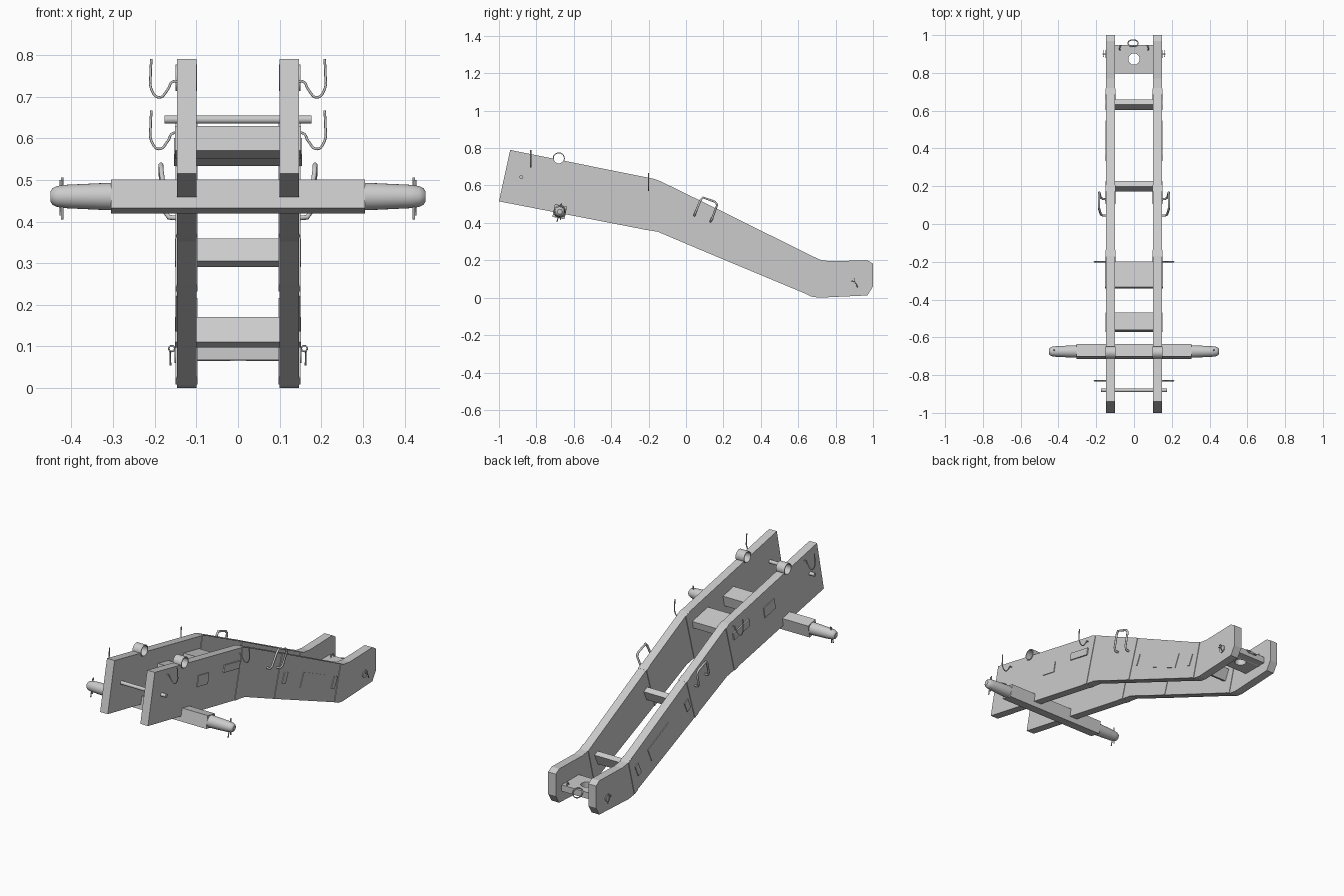
import bpy, bmesh, math
from mathutils import Matrix, Vector

if "Cube" in bpy.data.objects:
    bpy.data.objects.remove(bpy.data.objects["Cube"])

FRONT, MID = math.radians(-11.4), math.radians(-25)   # slopes of the frame sections
PX, PW = 0.1235, 0.047                                # side plate centre and thickness


def finish(name, bm, smooth=False):
    bmesh.ops.recalc_face_normals(bm, faces=bm.faces)
    me = bpy.data.meshes.new(name)
    bm.to_mesh(me)
    bm.free()
    ob = bpy.data.objects.new(name, me)
    bpy.context.collection.objects.link(ob)
    if smooth:
        bpy.context.view_layer.objects.active = ob
        ob.select_set(True)
        bpy.ops.object.shade_smooth_by_angle(angle=math.radians(35))
        ob.select_set(False)
    return ob


def box(name, loc, size, tilt=0.0):
    bm = bmesh.new()
    m = Matrix.Translation(loc) @ Matrix.Rotation(tilt, 4, 'X') @ Matrix.Diagonal((*size, 1))
    bmesh.ops.create_cube(bm, size=1, matrix=m)
    return finish(name, bm)


def extrude_yz(name, pts, x, width):
    bm = bmesh.new()
    f = bm.faces.new([bm.verts.new((x - width / 2, y, z)) for y, z in pts])
    r = bmesh.ops.extrude_face_region(bm, geom=[f])
    bmesh.ops.translate(bm, vec=(width, 0, 0),
                        verts=[v for v in r['geom'] if isinstance(v, bmesh.types.BMVert)])
    return finish(name, bm)


def lathe_x(name, prof, y, z, side=1, closed=False, n=28):
    # revolve (x, radius) pairs about an x-direction axis
    bm = bmesh.new()
    rings = [[bm.verts.new((side * x, y + r * math.cos(2 * math.pi * i / n),
                            z + r * math.sin(2 * math.pi * i / n))) for i in range(n)]
             for x, r in prof]
    pairs = list(zip(rings, rings[1:] + rings[:1])) if closed else list(zip(rings, rings[1:]))
    for a, b in pairs:
        for i in range(n):
            j = (i + 1) % n
            bm.faces.new((a[i], a[j], b[j], b[i]))
    if not closed:
        bm.faces.new(rings[0])
        bm.faces.new(rings[-1])
    return finish(name, bm, True)


def wire(name, pts, radius, cyclic=False, smooth=True):
    cu = bpy.data.curves.new(name, 'CURVE')
    cu.dimensions = '3D'
    cu.bevel_depth, cu.bevel_resolution, cu.resolution_u = radius, 2, 6
    cu.use_fill_caps = True
    sp = cu.splines.new('BEZIER' if smooth else 'POLY')
    if smooth:
        sp.bezier_points.add(len(pts) - 1)
        for p, co in zip(sp.bezier_points, pts):
            p.co = co
            p.handle_left_type = p.handle_right_type = 'AUTO'
    else:
        sp.points.add(len(pts) - 1)
        for p, co in zip(sp.points, pts):
            p.co = (*co, 1)
    sp.use_cyclic_u = cyclic
    ob = bpy.data.objects.new(name, cu)
    bpy.context.collection.objects.link(ob)
    return ob


def cut(ob, cutter):
    m = ob.modifiers.new("hole", 'BOOLEAN')
    m.operation, m.object, m.solver = 'DIFFERENCE', cutter, 'EXACT'
    cutter.hide_render = True
    cutter.hide_set(True)


# side profile of the arm and its welded bands
plate = [(-1, .515), (-.94, .79), (-.17, .635), (-.135, .622), (.19, .463), (.68, .22), (.72, .202),
         (.77, .195), (.97, .2), (1, .182), (1, .06), (.97, .012), (.71, .0), (.67, .006),
         (.63, .025), (.11, .242), (-.15, .352), (-.21, .362)]
bands = [[(-.172, .635), (-.138, .623), (-.212, .362), (-.242, .368)],
         [(.175, .471), (.207, .455), (.135, .232), (.105, .244)],
         [(.688, .216), (.717, .203), (.665, .009), (.633, .024)]]

hole_front = lathe_x("ring_cutter", [(-.3, .027), (.3, .027)], -.68, .745)

for s, side in ((1, "right"), (-1, "left")):
    p = extrude_yz(f"side_plate_{side}", plate, s * PX, PW)
    cut(p, hole_front)
    for i, b in enumerate(bands):
        extrude_yz(f"weld_band_{side}_{i}", b, s * PX, PW + .006)
    # bushing set into the top edge
    lathe_x(f"bushing_{side}", [(.098, .032), (.15, .032), (.15, .027), (.098, .027)],
            -.68, .745, s, closed=True)
    # thin cover plate on the outer face
    box(f"cover_plate_{side}", (s * .147, .44, .215), (.006, .2, .08), MID)
    # spindle and its split pin
    lathe_x(f"spindle_{side}", [(.30, .033), (.33, .032), (.415, .028), (.435, .025),
                                (.445, .02), (.45, .013)], -.675, .46, s)
    wire(f"spindle_pin_{side}", [(s * .422, -.665, .505), (s * .422, -.69, .405)], .003, smooth=False)
    wire(f"spindle_pin_leg_{side}", [(s * .425, -.67, .50), (s * .425, -.67, .415)], .003, smooth=False)
    # hose hooks
    for y, dz in ((-.83, 0), (-.2, -.124)):
        hook = [(.14, .736), (.158, .735), (.168, .718), (.19, .698), (.208, .718), (.21, .75), (.208, .79)]
        wire(f"hose_hook_{side}", [(s * x, y, z + dz) for x, z in hook], .003)
    # grab handle
    wire(f"grab_handle_{side}",
         [(s * x, y, z) for x, y, z in ((.14, .045, .44), (.166, .045, .44), (.175, .05, .455),
                                        (.184, .077, .52), (.185, .09, .536), (.185, .155, .513),
                                        (.184, .167, .497), (.176, .14, .425), (.166, .133, .41),
                                        (.14, .13, .408))], .006, smooth=False)
    # rear pivot collar and clip
    lathe_x(f"pivot_collar_{side}", [(.145, .02), (.152, .02), (.152, .015), (.145, .015)],
            .9, .08, s, closed=True)
    wire(f"pivot_clip_ring_{side}", [(s * (.159 + .007 * math.cos(a)), .9, .095 + .007 * math.sin(a))
                                     for a in (0, math.pi / 2, math.pi, 3 * math.pi / 2)], .002, True)
    wire(f"pivot_clip_leg_{side}", [(s * .162, .885, .09), (s * .163, .9, .085), (s * .162, .918, .055)], .002)
    wire(f"plate_eye_{side}", [(s * .075, .92, .1), (s * .075, .935, .118), (s * .068, .945, .1)], .003)

# beam carrying both spindles
box("axle_beam", (0, -.675, .46), (.61, .066, .07), FRONT)

# cross members, ends just proud of the side plates
box("cross_member_front", (0, -.52, .59), (.302, .095, .06), FRONT)
box("cross_member_flat", (0, -.27, .567), (.308, .14, .04), FRONT)
box("cross_member_middle", (0, .2, .325), (.302, .034, .06), MID)
box("cross_member_rear", (0, .632, .134), (.302, .03, .066), MID)

# front rod and rear pivot pin
lathe_x("front_rod", [(-.176, .01), (.176, .01)], -.88, .645)
lathe_x("pivot_pin", [(-.152, .015), (.152, .015)], .9, .08)

# drawbar plate with hitch hole and pull ring
hitch = box("hitch_plate", (0, .873, .085), (.202, .15, .035))
bm = bmesh.new()
bmesh.ops.create_cone(bm, cap_ends=True, segments=28, radius1=.03, radius2=.03, depth=.3,
                      matrix=Matrix.Translation((0, .873, .085)))
hole = finish("hitch_cutter", bm)
cut(hitch, hole)
pin = bpy.data.objects["pivot_pin"]
cut(pin, hole)
wire("pull_ring", [(-.005 + .027 * math.cos(a), .957 + .018 * math.sin(a), .09 - .02 * math.sin(a))
                   for a in (0, math.pi / 2, math.pi, 3 * math.pi / 2)], .003, True)
